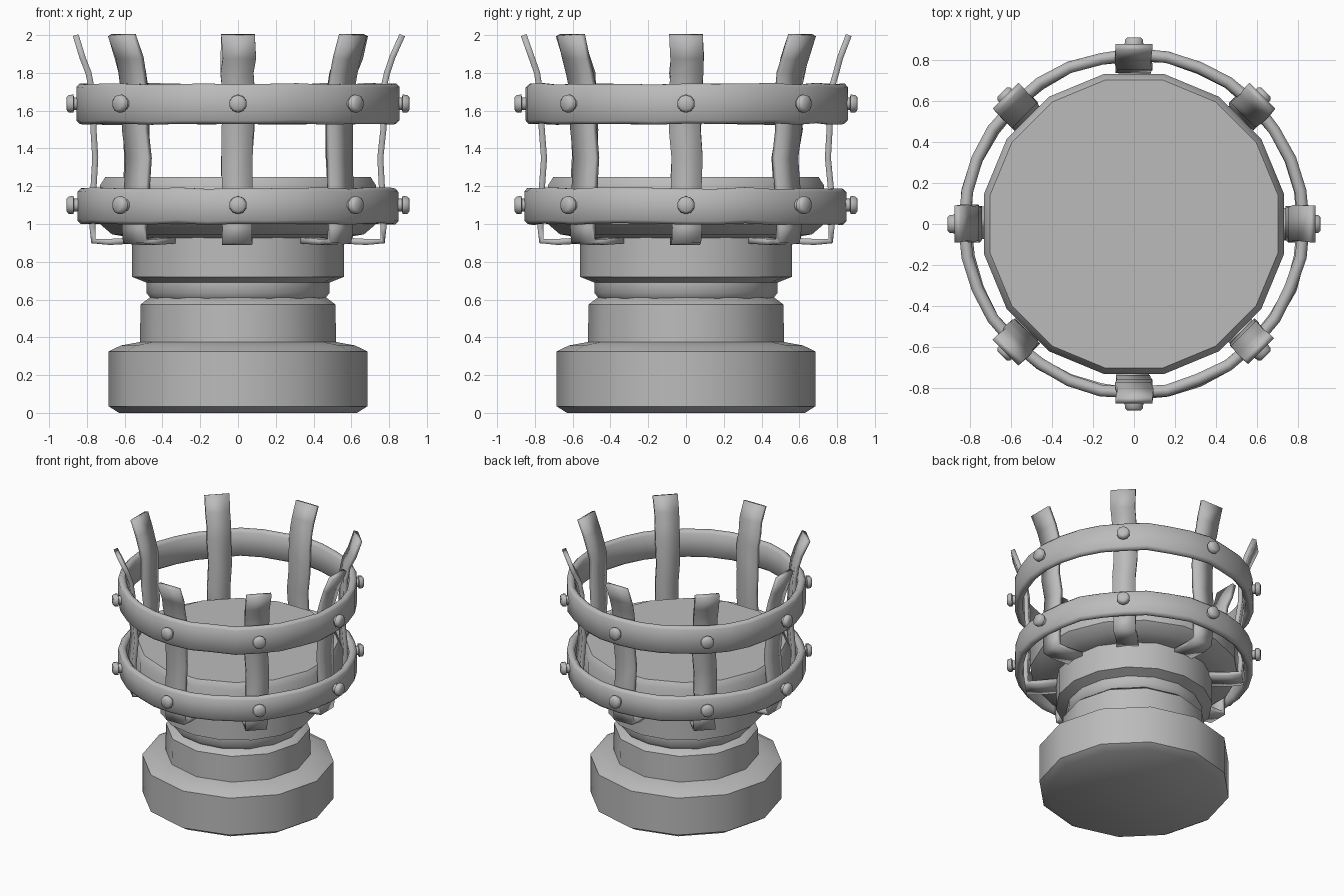
import bpy, bmesh, math, random
from mathutils import Matrix

random.seed(4)
cube = bpy.data.objects.get("Cube")
if cube:
    bpy.data.objects.remove(cube)

metal = bpy.data.materials.new("grey metal")
metal.use_nodes = True
GREY = (0.5, 0.5, 0.5, 1)
metal.diffuse_color = GREY
bsdf = next(n for n in metal.node_tree.nodes if n.type == 'BSDF_PRINCIPLED')
bsdf.inputs["Base Color"].default_value = GREY


def finish(name, bm, angle=40, solid=0, bevel=0):
    bmesh.ops.recalc_face_normals(bm, faces=bm.faces)
    mesh = bpy.data.meshes.new(name)
    bm.to_mesh(mesh)
    bm.free()
    mesh.materials.append(metal)
    ob = bpy.data.objects.new(name, mesh)
    bpy.context.collection.objects.link(ob)
    bpy.ops.object.select_all(action='DESELECT')
    ob.select_set(True)
    bpy.context.view_layer.objects.active = ob
    bpy.ops.object.shade_smooth_by_angle(angle=math.radians(angle))
    if solid:
        mod = ob.modifiers.new("thickness", 'SOLIDIFY')
        mod.thickness, mod.offset = solid, 0
    if bevel:
        mod = ob.modifiers.new("soft edges", 'BEVEL')
        mod.width, mod.segments = bevel, 1
    return ob


def lathe(name, profile, sides, closed=False, wobble=0, turn=0, **style):
    """Spin an (r, z) profile round z; open profiles get flat end caps."""
    bm = bmesh.new()
    rings = [[] for _ in profile]
    for i in range(sides):
        a = math.tau * i / sides + turn
        dr, dz = (random.uniform(-wobble, wobble) for _ in range(2))
        for ring, (r, z) in zip(rings, profile):
            ring.append(bm.verts.new(((r + dr) * math.cos(a), (r + dr) * math.sin(a), z + dz)))
    pairs = list(zip(rings, rings[1:]))
    if closed:
        pairs.append((rings[-1], rings[0]))
    else:
        bm.faces.new(rings[0])
        bm.faces.new(rings[-1])
    for low, high in pairs:
        for i in range(sides):
            j = (i + 1) % sides
            bm.faces.new((low[i], low[j], high[j], high[i]))
    return finish(name, bm, **style)


# Stepped pedestal and the dish it carries
lathe("foot", [(.63, 0), (.685, .035), (.685, .325), (.62, .357), (.52, .375),
               (.515, .575), (.465, .612)], 12)
lathe("collar", [(.46, .605), (.485, .635), (.485, .69), (.56, .72), (.56, .93)], 16)
lathe("dish", [(.55, .925), (.68, .945), (.745, 1.0), (.745, 1.205), (.715, 1.25)], 16,
      turn=math.pi / 16)

# Two slightly uneven hoops
for name, low, high in (("lower_hoop", 1.0, 1.19), ("upper_hoop", 1.53, 1.742)):
    e = .018
    lathe(name, [(.795, low + e), (.815, low), (.835, low), (.852, low + e),
                 (.852, high - e), (.835, high), (.815, high), (.795, high - e)],
          32, closed=True, wobble=.005, angle=60)

# Bent straps: under the dish, up its side, flaring at the top
PATH = [(.5, .915), (.68, .905), (.765, .91), (.77, .98), (.765, 1.15), (.75, 1.35),
        (.765, 1.5), (.768, 1.7), (.79, 1.8), (.82, 1.88), (.865, 2)]


def strap(angle):
    bm = bmesh.new()
    previous = None
    for k, (r, z) in enumerate(PATH):
        inner = 0 < k < len(PATH) - 1
        shift = random.uniform(-.008, .008) if inner else 0
        radius = r + (random.uniform(-.006, .006) if k > 3 else 0)
        half = .078 + .01 * (z - .9)
        edge = [bm.verts.new((radius, shift + s * half, z)) for s in (-1, 1)]
        if previous:
            bm.faces.new((previous[0], previous[1], edge[1], edge[0]))
        previous = edge
    bm.transform(Matrix.Rotation(angle, 4, 'Z'))
    return finish("strap", bm, solid=.032)


# Rivet with a narrow neck and a domed head, pointing outwards
def rivet(angle, z):
    ob = lathe("rivet", [(.034, .83), (.034, .868), (.048, .872), (.046, .897), (.033, .908)],
               10, angle=50)
    ob.data.transform(Matrix.Translation((0, 0, z)) @ Matrix.Rotation(angle, 4, 'Z')
                      @ Matrix.Rotation(math.pi / 2, 4, 'Y'))


for i in range(8):
    a = i * math.pi / 4
    strap(a)
    for z in (1.1, 1.637):
        rivet(a, z)
